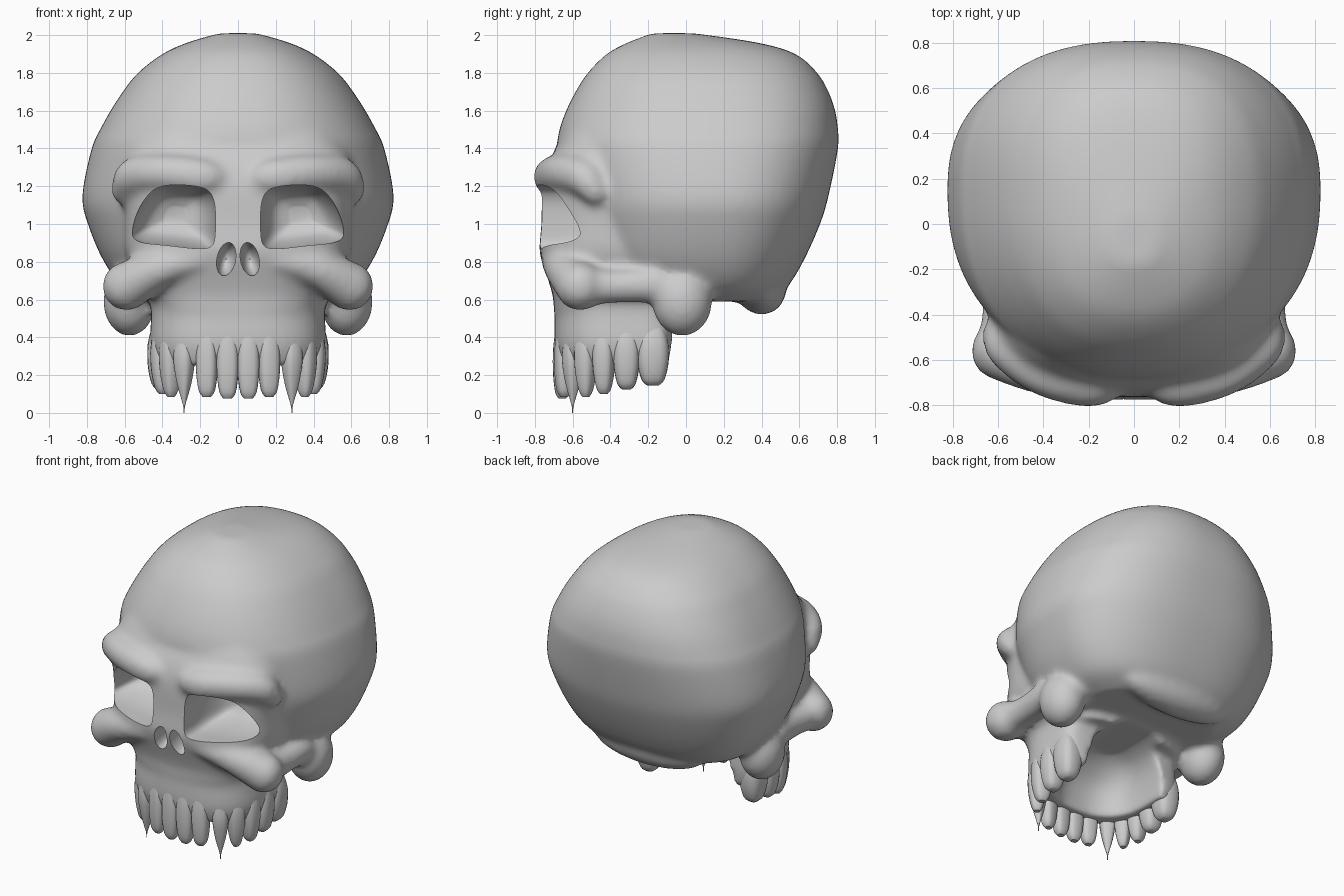
import bpy, bmesh, math
from mathutils import Vector, Matrix

if "Cube" in bpy.data.objects:
    bpy.data.objects.remove(bpy.data.objects["Cube"])


def spline(pts, steps, closed=False):
    """Catmull-Rom interpolation of tuples of any length."""
    n, out = len(pts), []
    for i in range(n if closed else n - 1):
        idx = [i - 1, i, i + 1, i + 2]
        idx = [k % n if closed else min(max(k, 0), n - 1) for k in idx]
        quad = list(zip(*[pts[k] for k in idx]))
        for s in range(steps):
            t = s / steps
            out.append(tuple(0.5 * (2 * b + (c - a) * t + (2 * a - 5 * b + 4 * c - d) * t * t
                                    + (3 * b - a - 3 * c + d) * t ** 3) for a, b, c, d in quad))
    if not closed:
        out.append(tuple(pts[-1]))
    return out


def power(v, n):
    return math.copysign(abs(v) ** (2 / n), v)


def section(z, yf, ym, yb, w, nf, nb, count=72):
    """Egg-like horizontal outline: separate front and back halves."""
    ring = []
    for i in range(count):
        a = 2 * math.pi * i / count
        c, s = math.cos(a), math.sin(a)
        n, depth = (nb, yb - ym) if s > 0 else (nf, ym - yf)
        ring.append((w * power(c, n), ym + depth * power(s, n), z))
    return ring


def loft(bm, rings):
    rows = [[bm.verts.new(p) for p in r] for r in rings]
    n = len(rows[0])
    for a, b in zip(rows, rows[1:]):
        for i in range(n):
            bm.faces.new((a[i], a[(i + 1) % n], b[(i + 1) % n], b[i]))
    bm.faces.new(rows[0])
    bm.faces.new(rows[-1])


def loft_sections(bm, table, nf, nb, steps=4):
    loft(bm, [section(*row, nf, nb) for row in spline(table, steps)])


def blob(bm, loc, size, tilt=0.0):
    m = Matrix.Translation(loc) @ Matrix.Rotation(tilt, 4, 'Y') @ Matrix.Diagonal((*size, 1))
    bmesh.ops.create_uvsphere(bm, u_segments=24, v_segments=16, radius=1, matrix=m)


def ridge(bm, pts, side):
    """Chain of overlapping balls (x, y, z, radius)."""
    for x, y, z, r in spline(pts, 6):
        blob(bm, (side * x, y, z), (r, r, r))


def make(name, bm, helper=False):
    bmesh.ops.recalc_face_normals(bm, faces=bm.faces)
    me = bpy.data.meshes.new(name)
    bm.to_mesh(me)
    bm.free()
    ob = bpy.data.objects.new(name, me)
    bpy.context.collection.objects.link(ob)
    if helper:
        ob.hide_render = True
        ob.display_type = 'WIRE'
    return ob


# Braincase: z, front y, widest y, back y, half width
bm = bmesh.new()
loft_sections(bm, [
    (.59, -.10, .15, .42, .45), (.66, -.42, .15, .53, .60), (.80, -.55, .15, .62, .71),
    (1.0, -.60, .15, .71, .795), (1.15, -.63, .15, .755, .825), (1.4, -.68, .15, .805, .775),
    (1.5, -.67, .15, .805, .73), (1.6, -.635, .15, .79, .675), (1.7, -.585, .14, .755, .61),
    (1.8, -.52, .13, .695, .53), (1.9, -.42, .10, .58, .40), (1.96, -.31, .05, .38, .27),
    (2.01, -.18, -.08, .04, .10)], 2.3, 2.4)

# Face block
loft_sections(bm, [
    (.54, -.70, -.25, .05, .45), (.62, -.705, -.25, .05, .49), (.72, -.735, -.25, .05, .55),
    (.85, -.775, -.25, .05, .60), (1.0, -.765, -.25, .05, .61), (1.2, -.76, -.25, .05, .625),
    (1.32, -.73, -.25, .05, .62), (1.42, -.68, -.25, .05, .58), (1.55, -.62, -.25, .05, .49)], 3, 3)

# Upper jaw block
loft_sections(bm, [
    (.25, -.665, -.30, -.09, .43), (.36, -.695, -.30, -.07, .465), (.50, -.695, -.30, -.07, .46),
    (.64, -.69, -.30, -.07, .46)], 2.7, 6)

# Brows, cheekbones, ear bumps
for s in (-1, 1):
    ridge(bm, [(.10, -.70, 1.24, .07), (.20, -.71, 1.25, .10), (.40, -.66, 1.27, .10),
               (.55, -.55, 1.25, .10), (.60, -.48, 1.17, .07)], s)
    ridge(bm, [(.22, -.70, .81, .07), (.42, -.65, .76, .10), (.59, -.56, .67, .13)], s)
    ridge(bm, [(.59, -.56, .67, .11), (.58, -.38, .67, .09), (.58, -.15, .68, .10)], s)
    blob(bm, (s * .575, -.02, .59), (.14, .16, .185))

# Back of skull base
blob(bm, (0, .40, .65), (.42, .13, .13))
skull = make("skull", bm)

# Palate hollow
bm = bmesh.new()
loft_sections(bm, [
    (-.1, -.60, -.25, .20, .34), (.15, -.59, -.25, .20, .32), (.40, -.54, -.25, .20, .28),
    (.52, -.45, -.25, .18, .22), (.58, -.36, -.25, .10, .12)], 2.5, 4)
palate = make("palate_cutter", bm, True)

# Eye sockets and nose openings
bm = bmesh.new()
eye = spline([(.12, .98), (.13, 1.13), (.20, 1.195), (.40, 1.2), (.50, 1.12), (.567, .97),
              (.535, .91), (.36, .885), (.20, .87), (.135, .89)], 6, True)
depths = spline([(-1.0, 1), (-.75, 1), (-.60, .99), (-.48, .85), (-.40, .62), (-.36, .25)], 4)
for s in (-1, 1):
    loft(bm, [[(s * (.33 + k * (x - .33)), y, 1.05 + k * (z - 1.05)) for x, z in eye]
              for y, k in depths])
    blob(bm, (s * .062, -.74, .815), (.05, .16, .09), -s * .2)
sockets = make("socket_cutter", bm, True)


def remesh():
    m = skull.modifiers.new("remesh", 'REMESH')
    m.mode, m.voxel_size = 'VOXEL', .018


def cut(cutter):
    m = skull.modifiers.new("cut", 'BOOLEAN')
    m.operation, m.object, m.solver = 'DIFFERENCE', cutter, 'EXACT'


# Fuse, hollow, soften, then open the sockets
remesh()
cut(palate)
remesh()
sm = skull.modifiers.new("soften", 'SMOOTH')
sm.factor, sm.iterations = .5, 14
cut(sockets)

# Teeth: x, y, half width, half depth, tip z, tip scale
row = [(.055, -.655, .058, .05, .075, .75), (.165, -.645, .056, .05, .085, .75),
       (.285, -.60, .052, .052, .0, .10), (.355, -.53, .055, .06, .085, .6),
       (.395, -.435, .058, .068, .10, .65), (.405, -.315, .070, .075, .125, .7),
       (.40, -.175, .085, .080, .145, .7)]
bm = bmesh.new()
for s in (-1, 1):
    for i, (x, y, hw, hd, tip, k) in enumerate(row):
        a = row[i - 1] if i else (-.055, -.655)
        b = row[min(i + 1, len(row) - 1)]
        t = Vector((b[0] - a[0], b[1] - a[1])).normalized()
        nrm = Vector((t.y, -t.x))
        mid = (1 + k) / 2 + .1
        rings = []
        for f, g in spline([(0, .5), (.25, .85), (.45, 1), (.7, mid), (.92, k), (1, k * .5)], 3):
            z = .50 + (tip - .50) * f
            ring = []
            for j in range(20):
                ang = 2 * math.pi * j / 20
                p = Vector((x, y)) + t * (hw * g * power(math.cos(ang), 2.8)) \
                    + nrm * (hd * g * power(math.sin(ang), 2.8))
                ring.append((s * p.x, p.y, z))
            rings.append(ring)
        loft(bm, rings)
teeth = make("teeth", bm)

# Bake modifiers and smooth shading
for ob in (skull, teeth):
    bpy.ops.object.select_all(action='DESELECT')
    ob.select_set(True)
    bpy.context.view_layer.objects.active = ob
    bpy.ops.object.convert(target='MESH')
    bpy.ops.object.shade_smooth_by_angle(angle=math.radians(45))
for ob in (palate, sockets):
    bpy.data.objects.remove(ob)
